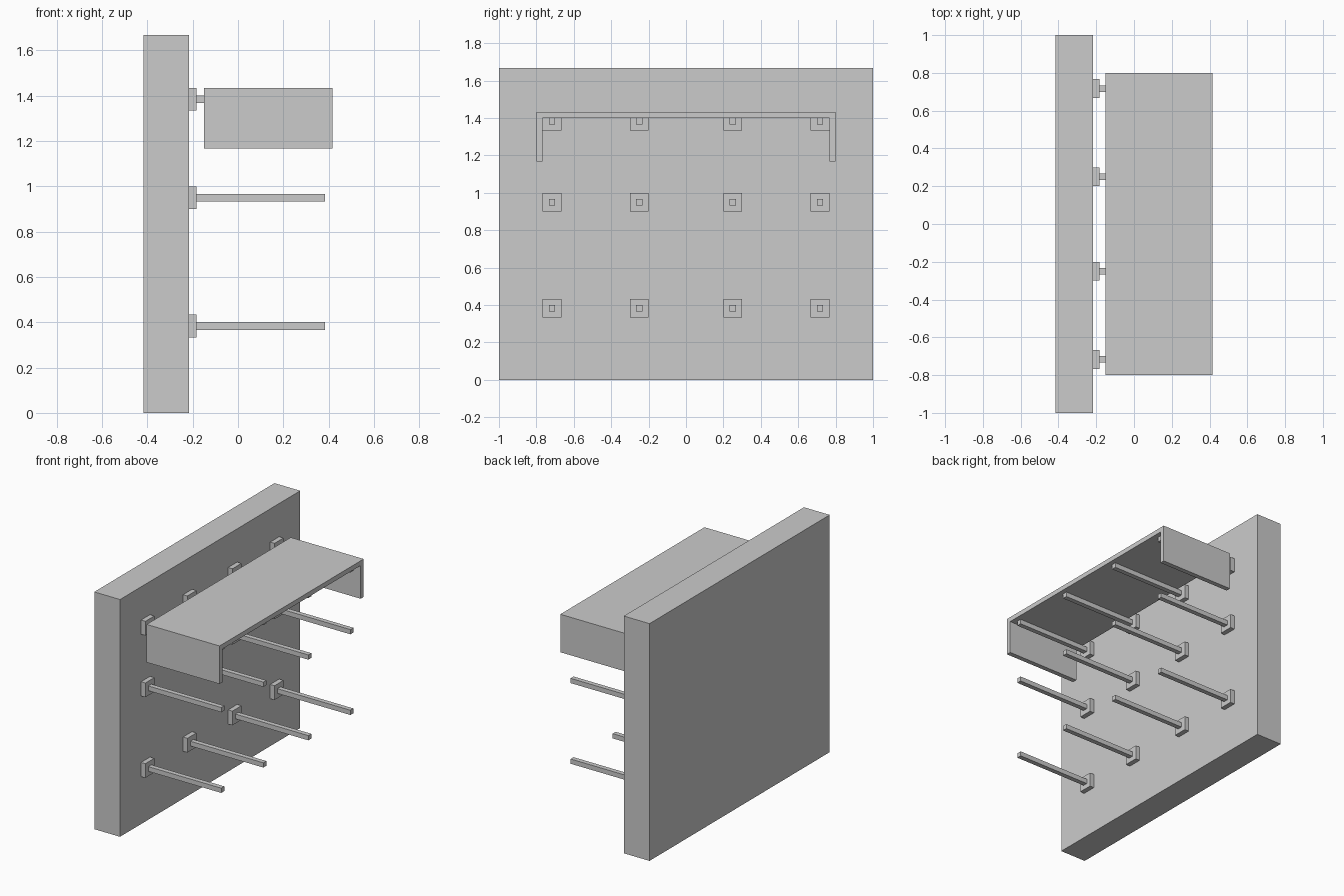
import bpy, bmesh

if "Cube" in bpy.data.objects:
    bpy.data.objects.remove(bpy.data.objects["Cube"])

U = 1 / 30  # base module: every size is a multiple of it


def finish(name, bm):
    bmesh.ops.recalc_face_normals(bm, faces=bm.faces)
    mesh = bpy.data.meshes.new(name)
    bm.to_mesh(mesh)
    bm.free()
    obj = bpy.data.objects.new(name, mesh)
    bpy.context.collection.objects.link(obj)
    return obj


def box(name, x, y, z):
    """Box from (min, max) ranges given in modules."""
    bm = bmesh.new()
    bmesh.ops.create_cube(bm, size=1)
    for v in bm.verts:
        v.co = [r[0 if c < 0 else 1] * U for r, c in zip((x, y, z), v.co)]
    return finish(name, bm)


def around(c, half):
    return (c - half, c + half)


# Thick wall panel
box("wall_panel", (-12.5, -6.5), (-30, 30), (0, 50))

# Three rows of four pegs, each with a square mounting plate
for row, z in enumerate((11.5, 28.5, 41.5)):
    for col, y in enumerate((-21.5, -7.5, 7.5, 21.5)):
        tag = f"{row + 1}_{col + 1}"
        box("peg_plate_" + tag, (-6.5, -5.5), around(y, 1.5), around(z, 1.5))
        box("peg_rod_" + tag, (-5.5, 11.5), around(y, 0.5), around(z, 0.5))

# Shelf cover: upside-down channel resting on the top row of rods
profile = [(-24, 35), (-24, 43), (24, 43), (24, 35),
           (23, 35), (23, 42), (-23, 42), (-23, 35)]
bm = bmesh.new()
face = bm.faces.new([bm.verts.new((-4.5 * U, y * U, z * U)) for y, z in profile])
ext = bmesh.ops.extrude_face_region(bm, geom=[face], use_keep_orig=True)
moved = [g for g in ext["geom"] if isinstance(g, bmesh.types.BMVert)]
bmesh.ops.translate(bm, verts=moved, vec=(17 * U, 0, 0))
finish("shelf_cover", bm)
